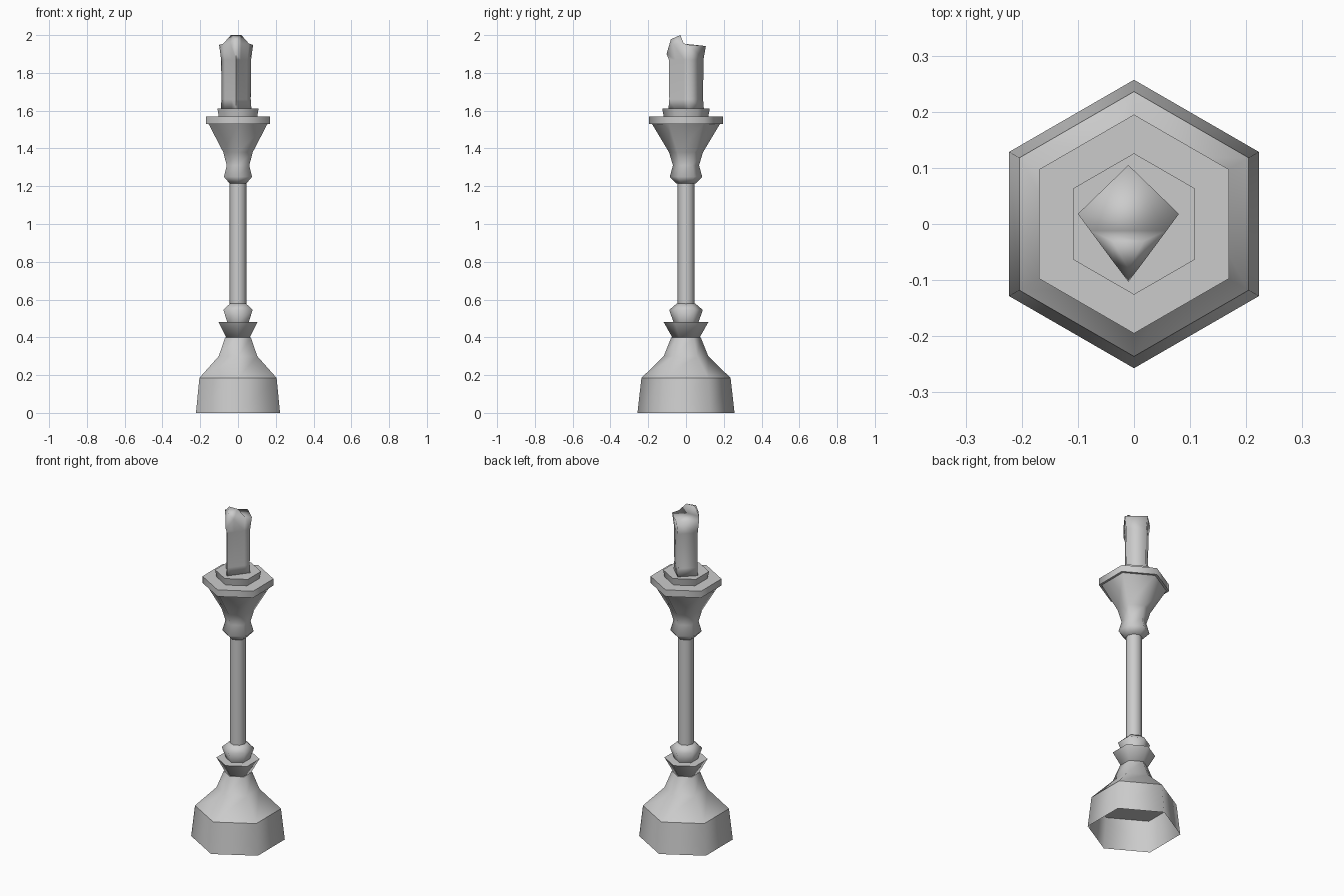
import bpy, bmesh
from math import sin, cos, pi, radians

if "Cube" in bpy.data.objects:
    bpy.data.objects.remove(bpy.data.objects["Cube"])

grey = bpy.data.materials.new("plain grey")
grey.use_nodes = True
grey.diffuse_color = (0.6, 0.6, 0.6, 1)
grey.node_tree.nodes["Principled BSDF"].inputs["Base Color"].default_value = (0.6, 0.6, 0.6, 1)


def finish(bm, name, angle):
    bmesh.ops.recalc_face_normals(bm, faces=bm.faces)
    mesh = bpy.data.meshes.new(name)
    bm.to_mesh(mesh)
    bm.free()
    mesh.materials.append(grey)
    obj = bpy.data.objects.new(name, mesh)
    bpy.context.collection.objects.link(obj)
    bpy.ops.object.select_all(action="DESELECT")
    obj.select_set(True)
    bpy.context.view_layer.objects.active = obj
    bpy.ops.object.shade_smooth_by_angle(angle=radians(angle))
    return obj


def bridge(bm, low, high):
    for i in range(len(low)):
        j = (i + 1) % len(low)
        bm.faces.new((low[i], low[j], high[j], high[i]))


def turned(name, profile, sides=6, bottom=True, top=True):
    """Faceted turning from (radius, height) pairs, one corner facing front."""
    bm = bmesh.new()
    rings = []
    for r, z in profile:
        angles = [2 * pi * i / sides - pi / 2 for i in range(sides)]
        rings.append([bm.verts.new((r * cos(a), r * sin(a), z)) for a in angles])
    for low, high in zip(rings, rings[1:]):
        bridge(bm, low, high)
    if bottom:
        bm.faces.new(rings[0])
    if top:
        bm.faces.new(rings[-1])
    return finish(bm, name, 65)


# Foot, hollow underneath
turned("base_skirt", [(.257, 0), (.236, .185)], bottom=False, top=False)
turned("base_shoulder", [(.236, .185), (.118, .30), (.078, .40)])

# Lower collars, stem and cup
turned("lower_collar", [(.073, .40), (.118, .48)])
turned("upper_collar", [(.066, .48), (.089, .545), (.05, .578)])
turned("stem", [(.045, .55), (.045, 1.23)], sides=8)
turned("cup", [(.052, 1.215), (.086, 1.25), (.069, 1.31), (.09, 1.38), (.18, 1.53)])
turned("cup_rim", [(.195, 1.53), (.195, 1.57)])
turned("candle_plate", [(.118, 1.57), (.126, 1.612)])

# Candle: kite-shaped column with a broken, crested top
cx = -0.01
half = [(.09, .018, 1.948), (.068, -.012, 1.955), (.028, -.066, 1.95)]
outline = [(0, .105, 1.942)] + half + [(0, -.103, 1.9)]
outline += [(-x, y, z) for x, y, z in reversed(half)]
bm = bmesh.new()
rings = []
for scale, z in ((.9, 1.61), (.86, 1.66), (.88, 1.87)):
    rings.append([bm.verts.new((cx + x * scale, y * scale, z)) for x, y, _ in outline])
rings.append([bm.verts.new((cx + x, y, z)) for x, y, z in outline])
for low, high in zip(rings, rings[1:]):
    bridge(bm, low, high)
bm.faces.new(rings[0])

back, right, valley_r, front_r, front, front_l, valley_l, left = rings[-1]
crest_r, crest_l, tip = [bm.verts.new(p) for p in
                         ((cx + .028, -.03, 2), (cx - .028, -.03, 2), (cx, -.08, 1.978))]
for face in ((valley_l, valley_r, right, back, left),
             (valley_l, crest_l, crest_r, valley_r),
             (crest_l, tip, crest_r),
             (valley_r, crest_r, front_r), (crest_r, tip, front_r), (tip, front, front_r),
             (valley_l, front_l, crest_l), (crest_l, front_l, tip), (tip, front_l, front)):
    bm.faces.new(face)
finish(bm, "candle", 100)
